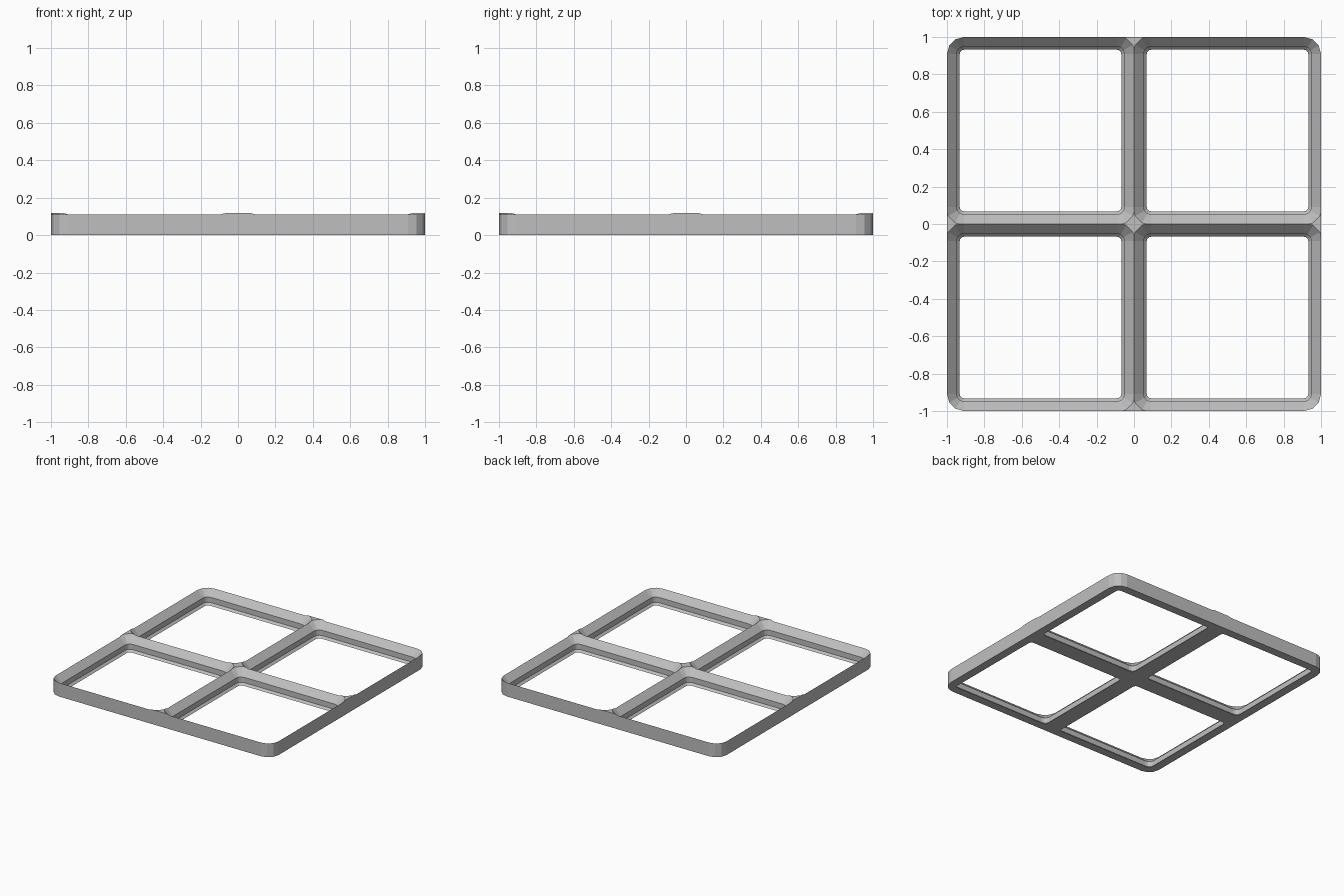
import bpy, bmesh, math

cube = bpy.data.objects.get("Cube")
if cube:
    bpy.data.objects.remove(cube, do_unlink=True)

CORNER = 0.092      # corner radius of cells and plate
SEGMENTS = 3        # facets per corner
HEIGHT = 0.118

grey = bpy.data.materials.new("light_grey")
grey.use_nodes = True
colour = (0.52, 0.52, 0.52, 1)
grey.diffuse_color = colour
grey.node_tree.nodes["Principled BSDF"].inputs["Base Color"].default_value = colour


def rounded_square(half, inset, z):
    """Loop of points; the corners stay concentric for every inset."""
    points = []
    centre, radius = half - CORNER, CORNER - inset
    for quarter in range(4):
        middle = math.radians(45 + 90 * quarter)
        cx = math.copysign(centre, math.cos(middle))
        cy = math.copysign(centre, math.sin(middle))
        for step in range(SEGMENTS + 1):
            a = math.radians(90) * (quarter + step / SEGMENTS)
            points.append((cx + radius * math.cos(a), cy + radius * math.sin(a), z))
    return points


def stacked_solid(name, half, profile, location=(0, 0, 0)):
    """Closed solid from (inset, z) levels of a rounded square."""
    bm = bmesh.new()
    rings = [[bm.verts.new(p) for p in rounded_square(half, inset, z)]
             for inset, z in profile]
    bm.faces.new(rings[0][::-1])
    bm.faces.new(rings[-1])
    for low, high in zip(rings, rings[1:]):
        for i in range(len(low)):
            j = (i + 1) % len(low)
            bm.faces.new((low[i], low[j], high[j], high[i]))
    mesh = bpy.data.meshes.new(name)
    bm.to_mesh(mesh)
    bm.free()
    mesh.materials.append(grey)
    obj = bpy.data.objects.new(name, mesh)
    obj.location = location
    bpy.context.collection.objects.link(obj)
    return obj


# Solid plate
frame = stacked_solid("grid_frame", 1, [(0, 0), (0, HEIGHT)])

# Stepped pocket through each of the four cells
pocket = [(0.068, -0.02), (0.068, 0), (0.051, 0.017), (0.051, 0.06),
          (0, 0.111), (-0.02, 0.131)]
cutters = []
for x in (-0.5, 0.5):
    for y in (-0.5, 0.5):
        cutter = stacked_solid("pocket_cutter", 0.5, pocket, (x, y, 0))
        cutter.hide_render = True
        cutters.append(cutter)
        cut = frame.modifiers.new("pocket", 'BOOLEAN')
        cut.operation = 'DIFFERENCE'
        cut.solver = 'EXACT'
        cut.object = cutter

# Apply the cuts and discard the cutters
bpy.context.view_layer.objects.active = frame
frame.select_set(True)
for cut in list(frame.modifiers):
    bpy.ops.object.modifier_apply(modifier=cut.name)
for cutter in cutters:
    bpy.data.objects.remove(cutter, do_unlink=True)
